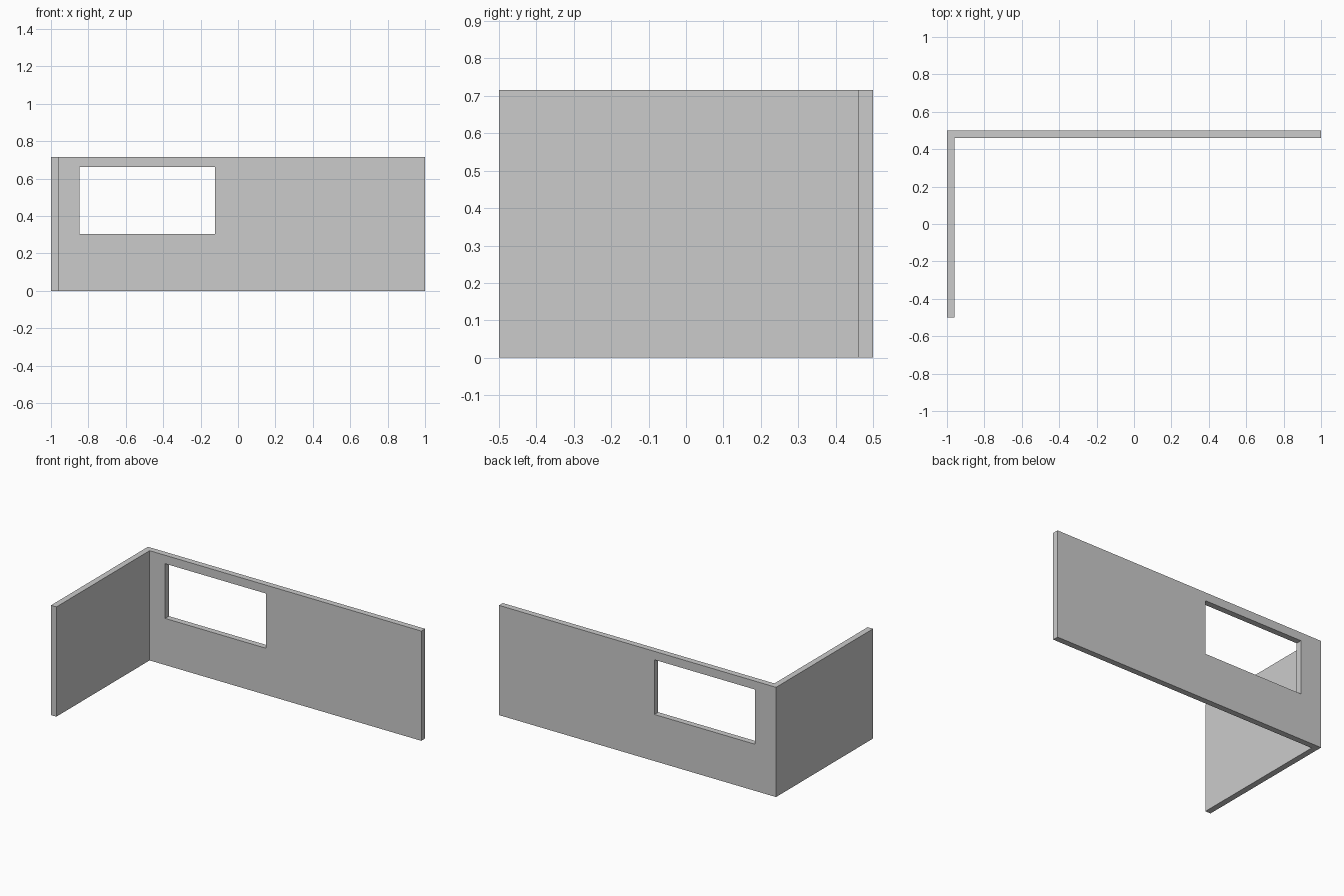
import bpy, bmesh

if "Cube" in bpy.data.objects:
    bpy.data.objects.remove(bpy.data.objects["Cube"])

HEIGHT = 0.716
T = 0.039  # wall thickness


def prism(name, outline, z0, z1):
    """Extrude a flat xy outline from z0 up to z1."""
    bm = bmesh.new()
    face = bm.faces.new([bm.verts.new((x, y, z0)) for x, y in outline])
    ext = bmesh.ops.extrude_face_region(bm, geom=[face])
    top = [v for v in ext["geom"] if isinstance(v, bmesh.types.BMVert)]
    bmesh.ops.translate(bm, verts=top, vec=(0, 0, z1 - z0))
    bmesh.ops.recalc_face_normals(bm, faces=bm.faces)
    mesh = bpy.data.meshes.new(name)
    bm.to_mesh(mesh)
    bm.free()
    obj = bpy.data.objects.new(name, mesh)
    bpy.context.collection.objects.link(obj)
    return obj


# L-shaped corner: long back wall and short left wall
walls = prism("corner_walls", [
    (-1, -0.5), (-1 + T, -0.5), (-1 + T, 0.5 - T),
    (1, 0.5 - T), (1, 0.5), (-1, 0.5)], 0, HEIGHT)

# Window opening through the back wall
cutter = prism("window_cutter", [
    (-0.848, 0.4), (-0.122, 0.4), (-0.122, 0.6), (-0.848, 0.6)], 0.304, 0.661)
cutter.hide_render = True
cutter.display_type = 'WIRE'

cut = walls.modifiers.new("window_opening", 'BOOLEAN')
cut.operation = 'DIFFERENCE'
cut.solver = 'EXACT'
cut.object = cutter

# Apply the cut and discard the cutter
bpy.context.view_layer.objects.active = walls
walls.select_set(True)
bpy.ops.object.modifier_apply(modifier=cut.name)
bpy.data.objects.remove(cutter, do_unlink=True)
